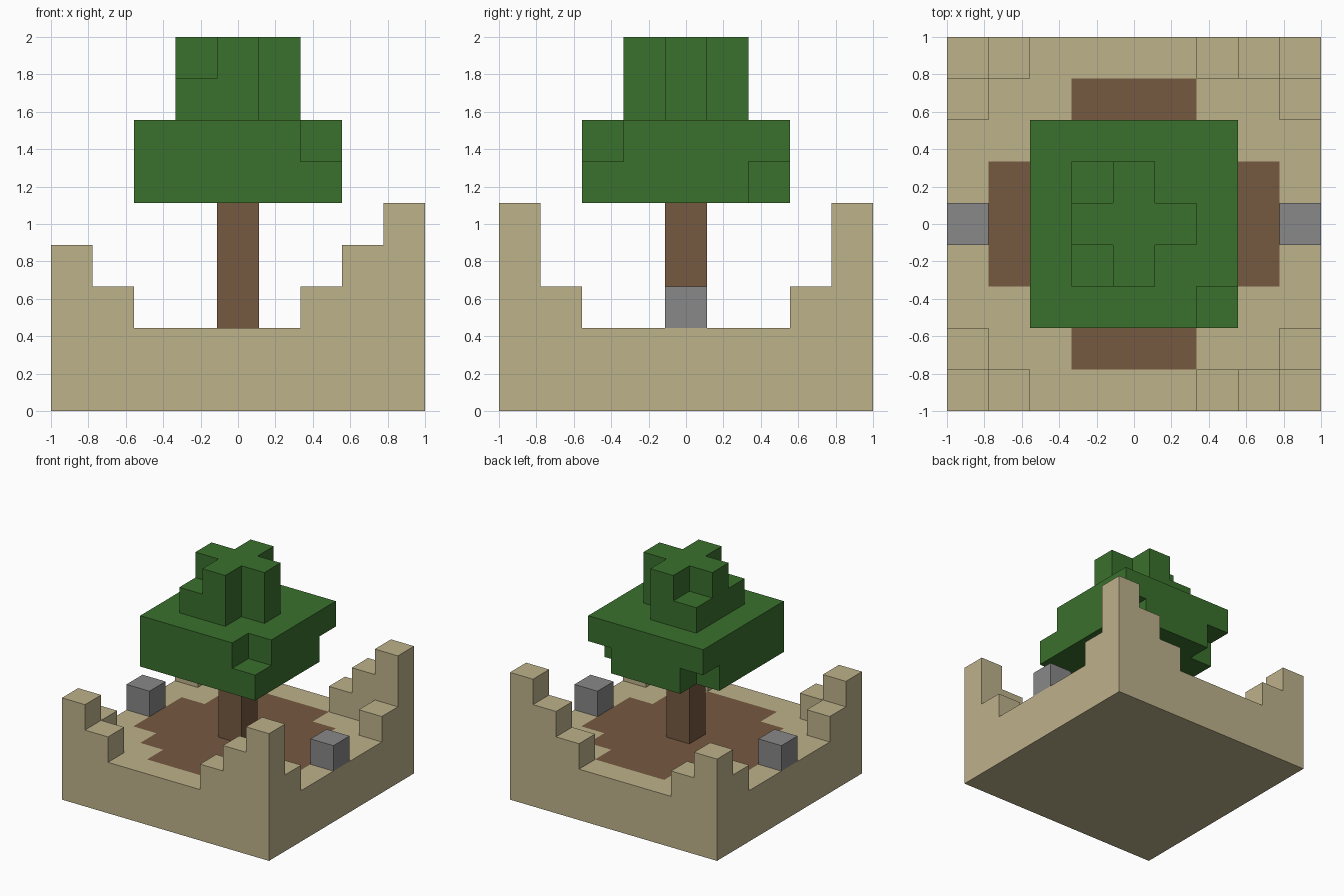
import bpy
import bmesh
from math import radians
from mathutils import Vector

if "Cube" in bpy.data.objects:
    bpy.data.objects.remove(bpy.data.objects["Cube"], do_unlink=True)

N = 9            # blocks along each side
S = 2 / N        # block size


def material(name, rgb):
    m = bpy.data.materials.new(name)
    m.use_nodes = True
    m.diffuse_color = (*rgb, 1)
    m.node_tree.nodes["Principled BSDF"].inputs["Base Color"].default_value = (*rgb, 1)
    return m


sand = material("sandstone", (0.515, 0.445, 0.258))
brown = material("brown earth and bark", (0.181, 0.100, 0.051))
green = material("leaf green", (0.042, 0.162, 0.026))
grey = material("stone grey", (0.246, 0.246, 0.246))


def box(xs, ys, zs):
    """Set of block cells filling the half-open ranges."""
    return {(x, y, z) for x in range(*xs) for y in range(*ys) for z in range(*zs)}


def blocks(name, cells, mats, paint=None):
    """Outer skin of a set of cells, with flat areas merged."""
    bm = bmesh.new()
    for cell in sorted(cells):
        for a in range(3):
            b, c = (a + 1) % 3, (a + 2) % 3
            for side in (0, 1):
                near = list(cell)
                near[a] += 2 * side - 1
                if tuple(near) in cells:
                    continue
                quad = []
                for u, v in ((0, 0), (1, 0), (1, 1), (0, 1)):
                    p = Vector(cell)
                    p[a] += side
                    p[b] += u
                    p[c] += v
                    quad.append(bm.verts.new(p * S - Vector((1, 1, 0))))
                face = bm.faces.new(quad if side else quad[::-1])
                if paint and a == 2 and side:
                    face.material_index = paint(cell)
    bmesh.ops.remove_doubles(bm, verts=bm.verts, dist=S / 100)
    bmesh.ops.dissolve_limit(bm, angle_limit=radians(1), verts=bm.verts,
                             edges=bm.edges, delimit={'MATERIAL'})
    mesh = bpy.data.meshes.new(name)
    bm.to_mesh(mesh)
    bm.free()
    for m in mats:
        mesh.materials.append(m)
    obj = bpy.data.objects.new(name, mesh)
    bpy.context.collection.objects.link(obj)
    return obj


# Stepped corner walls on a solid base; the left corners are taller
cells = box((0, N), (0, N), (0, 2))
for y, inner in ((0, 1), (8, 7)):
    for x, height in ((0, 4), (1, 3), (6, 3), (7, 4), (8, 5)):
        cells |= box((x, x + 1), (y, y + 1), (2, height))
    for x in (0, 8):
        cells.add((x, inner, 2))


def soil(cell):
    """Round patch of earth on the floor."""
    dx, dy = abs(cell[0] - 4), abs(cell[1] - 4)
    return int(cell[2] == 1 and max(dx, dy) <= 3 and dx + dy <= 4)


blocks("walled_base", cells, [sand, brown], soil)

# Single stones on the side walls
for name, x in (("right_stone", 0), ("left_stone", 8)):
    blocks(name, {(x, 4, 2)}, [grey])

# Tree trunk
blocks("trunk", box((4, 5), (4, 5), (2, 5)), [brown])

# Foliage: wide lower tier and narrow crown with chipped corners
leaves = box((2, 7), (2, 7), (5, 7)) | box((3, 6), (3, 6), (7, 9))
leaves -= {(6, 2, 6), (6, 6, 5), (2, 6, 5)}
for y in (3, 5):
    leaves -= {(5, y, 7), (5, y, 8), (3, y, 8)}
blocks("foliage", leaves, [green])
